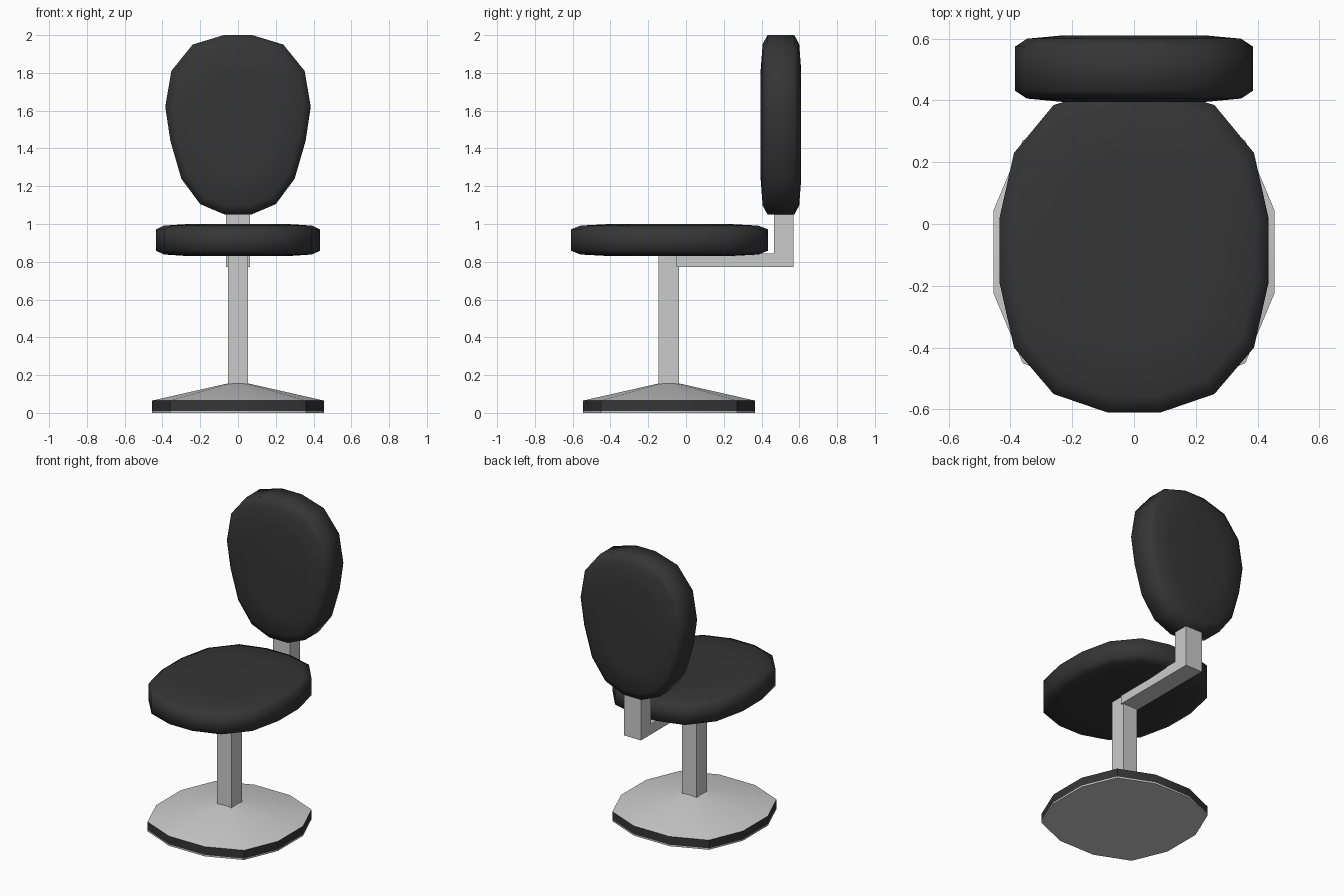
import bpy, bmesh, math
from mathutils import Vector

if "Cube" in bpy.data.objects:
    bpy.data.objects.remove(bpy.data.objects["Cube"])


def material(name, v):
    m = bpy.data.materials.new(name)
    m.diffuse_color = (v, v, v, 1)
    m.use_nodes = True
    m.node_tree.nodes["Principled BSDF"].inputs["Base Color"].default_value = m.diffuse_color
    return m


DARK = material("dark upholstery", 0.036)
METAL = material("light grey metal", 0.6)


def loft(name, rings, mats):
    """Skin a stack of equal-length rings and cap both ends."""
    bm = bmesh.new()
    vs = [[bm.verts.new(p) for p in ring] for ring in rings]
    n = len(vs[0])
    for a, b in zip(vs, vs[1:]):
        for i in range(n):
            j = (i + 1) % n
            bm.faces.new((a[i], a[j], b[j], b[i]))
    bm.faces.new(vs[0])
    bm.faces.new(vs[-1])
    bmesh.ops.recalc_face_normals(bm, faces=bm.faces)
    me = bpy.data.meshes.new(name)
    bm.to_mesh(me)
    bm.free()
    ob = bpy.data.objects.new(name, me)
    bpy.context.collection.objects.link(ob)
    for m in mats:
        me.materials.append(m)
    return ob


def smooth(ob, degrees):
    bpy.ops.object.select_all(action='DESELECT')
    ob.select_set(True)
    bpy.context.view_layer.objects.active = ob
    bpy.ops.object.shade_smooth_by_angle(angle=math.radians(degrees))


def mirrored(half):
    return half + [(-x, y) for x, y in reversed(half)]


def cushion(name, half, lo, hi, place):
    """Rounded pad: outline scaled about its middle through the thickness."""
    pts = mirrored(half)
    mid = (min(p[1] for p in pts) + max(p[1] for p in pts)) / 2
    t = hi - lo
    prof = [(0.6, 0), (0.90, 0.05), (1, 0.17), (1, 0.83), (0.90, 0.95), (0.6, 1)]
    rings = [[place(x * s, mid + (y - mid) * s, lo + t * d) for x, y in pts]
             for s, d in prof]
    ob = loft(name, rings, [DARK])
    smooth(ob, 80)
    return ob


# Cushions
cushion("seat",
        [(0.085, -0.61), (0.26, -0.55), (0.388, -0.40), (0.435, -0.19),
         (0.435, 0.02), (0.388, 0.23), (0.26, 0.385), (0.085, 0.435)],
        0.83, 1.0, lambda x, y, d: (x, y, d))
cushion("backrest",
        [(0.07, 1.05), (0.20, 1.105), (0.30, 1.24), (0.358, 1.44),
         (0.385, 1.62), (0.353, 1.81), (0.24, 1.95), (0.075, 2.0)],
        0.395, 0.61, lambda x, z, d: (x, d, z))

# Base: rounded-square plate with dark rim and shallow metal cone
CY = -0.09
outline = mirrored([(0.133, -0.455), (0.36, -0.36), (0.455, -0.133),
                    (0.455, 0.133), (0.36, 0.36), (0.133, 0.455)])
levels = [(1, 0), (1, 0.01), (1, 0.065), (0.11, 0.157)]
base = loft("base", [[(x * s, CY + y * s, z) for x, y in outline]
                     for s, z in levels], [METAL, DARK])
for f in base.data.polygons:
    f.material_index = int(abs(f.normal.z) < 0.1 and f.center.z > 0.02)
smooth(base, 30)

# Square pedestal post
post = [(-0.054, -0.145), (0.054, -0.145), (0.054, -0.037), (-0.054, -0.037)]
loft("post", [[(x, y, z) for x, y in post] for z in (0.13, 0.85)], [METAL])

# L-shaped bracket carrying the backrest
ell = [(-0.05, 0.773), (0.57, 0.773), (0.57, 1.12), (0.465, 1.12),
       (0.465, 0.843), (-0.05, 0.843)]
loft("back_bracket", [[(x, y, z) for y, z in ell] for x in (-0.063, 0.063)], [METAL])
